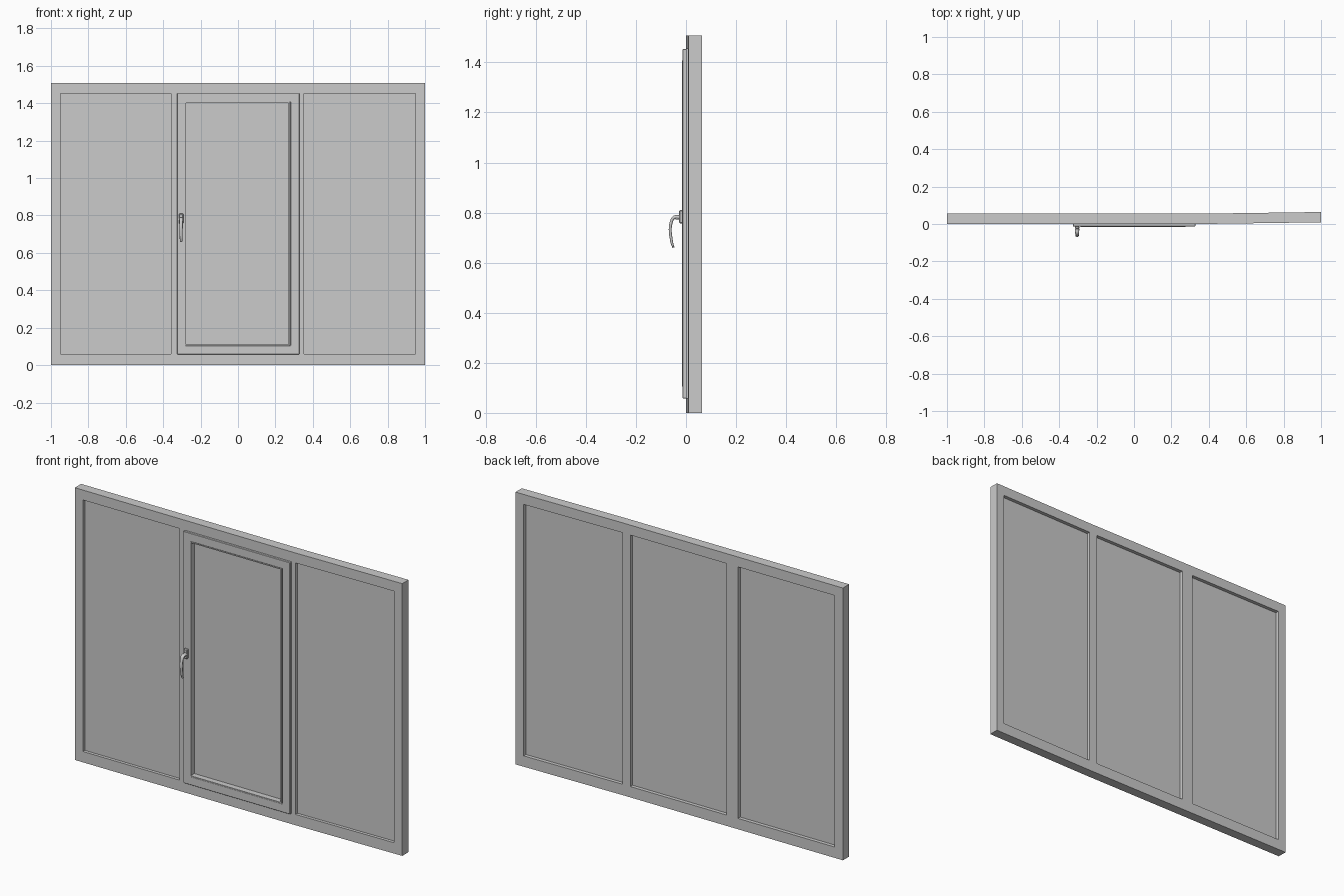
import bpy, bmesh

if "Cube" in bpy.data.objects:
    bpy.data.objects.remove(bpy.data.objects["Cube"])

BEND_X, SLOPE = 0.352, 0.014   # right-hand bay leans slightly backwards


def slab(name, xs, zs, y0, y1, holes=(), bevel=0.0):
    """Grid in the XZ plane with cells (i, j) left open, given thickness y0..y1."""
    bm = bmesh.new()
    grid = [[bm.verts.new((x, y1, z)) for z in zs] for x in xs]
    for i in range(len(xs) - 1):
        for j in range(len(zs) - 1):
            if (i, j) not in holes:
                bm.faces.new((grid[i][j], grid[i + 1][j],
                              grid[i + 1][j + 1], grid[i][j + 1]))
    bmesh.ops.delete(bm, geom=[v for v in bm.verts if not v.link_faces], context='VERTS')
    ext = bmesh.ops.extrude_face_region(bm, geom=bm.faces[:])
    for v in ext["geom"]:
        if isinstance(v, bmesh.types.BMVert):
            v.co.y = y0
    for v in bm.verts:
        v.co.y += max(0.0, v.co.x - BEND_X) * SLOPE
    # make sure both sides of the slab are closed
    bm.edges.ensure_lookup_table()
    bmesh.ops.recalc_face_normals(bm, faces=bm.faces[:])
    me = bpy.data.meshes.new(name)
    bm.to_mesh(me)
    bm.free()
    ob = bpy.data.objects.new(name, me)
    bpy.context.collection.objects.link(ob)
    if bevel:
        m = ob.modifiers.new("bevel", 'BEVEL')
        m.width, m.segments, m.limit_method = bevel, 1, 'ANGLE'
    return ob


def ring(name, x0, x1, z0, z1, w, y0, y1, bevel=0.0):
    return slab(name, [x0, x0 + w, x1 - w, x1], [z0, z0 + w, z1 - w, z1],
                y0, y1, {(1, 1)}, bevel)


# Outer frame with two mullions
XS = [-1, -0.95, -0.357, -0.288, 0.302, 0.352, 0.95, 1]
ZS = [0, 0.06, 1.453, 1.508]
slab("outer_frame", XS, ZS, 0.0, 0.055, {(1, 1), (3, 1), (5, 1)})

# Panes, edges tucked into the frame
for name, i in (("left_pane", 1), ("middle_pane", 3), ("right_pane", 5)):
    slab(name, [XS[i] - 0.005, XS[i + 1] + 0.005], [ZS[1] - 0.005, ZS[2] + 0.005],
         0.017, 0.035)

# Opening sash and its inner glazing bead
ring("sash", -0.326, 0.328, 0.058, 1.453, 0.047, -0.013, 0.002, 0.002)
ring("sash_bead", -0.285, 0.276, 0.105, 1.407, 0.006, -0.015, 0.02)

# Handle: back plate, spindle collar and hooked lever
HX = -0.304
slab("handle_plate", [HX - 0.012, HX + 0.012], [0.756, 0.81], -0.027, -0.012, bevel=0.004)

bpy.ops.mesh.primitive_cylinder_add(vertices=24, radius=0.0095, depth=0.018,
                                    location=(HX, -0.033, 0.781), rotation=(1.5708, 0, 0))
bpy.context.object.name = "handle_collar"
bpy.ops.object.shade_smooth_by_angle()

cu = bpy.data.curves.new("handle_lever", 'CURVE')
cu.dimensions = '3D'
cu.bevel_depth, cu.bevel_resolution, cu.use_fill_caps = 0.006, 4, True
sp = cu.splines.new('BEZIER')
path = [(-0.026, 0.781, 1.3), (-0.046, 0.781, 1.2), (-0.0575, 0.766, 1.0),
        (-0.0575, 0.685, 0.9), (-0.050, 0.660, 0.7)]
sp.bezier_points.add(len(path) - 1)
for p, (y, z, r) in zip(sp.bezier_points, path):
    p.co, p.radius = (0, y, z), r
    p.handle_left_type = p.handle_right_type = 'AUTO'
lever = bpy.data.objects.new("handle_lever", cu)
lever.location.x, lever.scale.x = HX, 1.5
bpy.context.collection.objects.link(lever)
